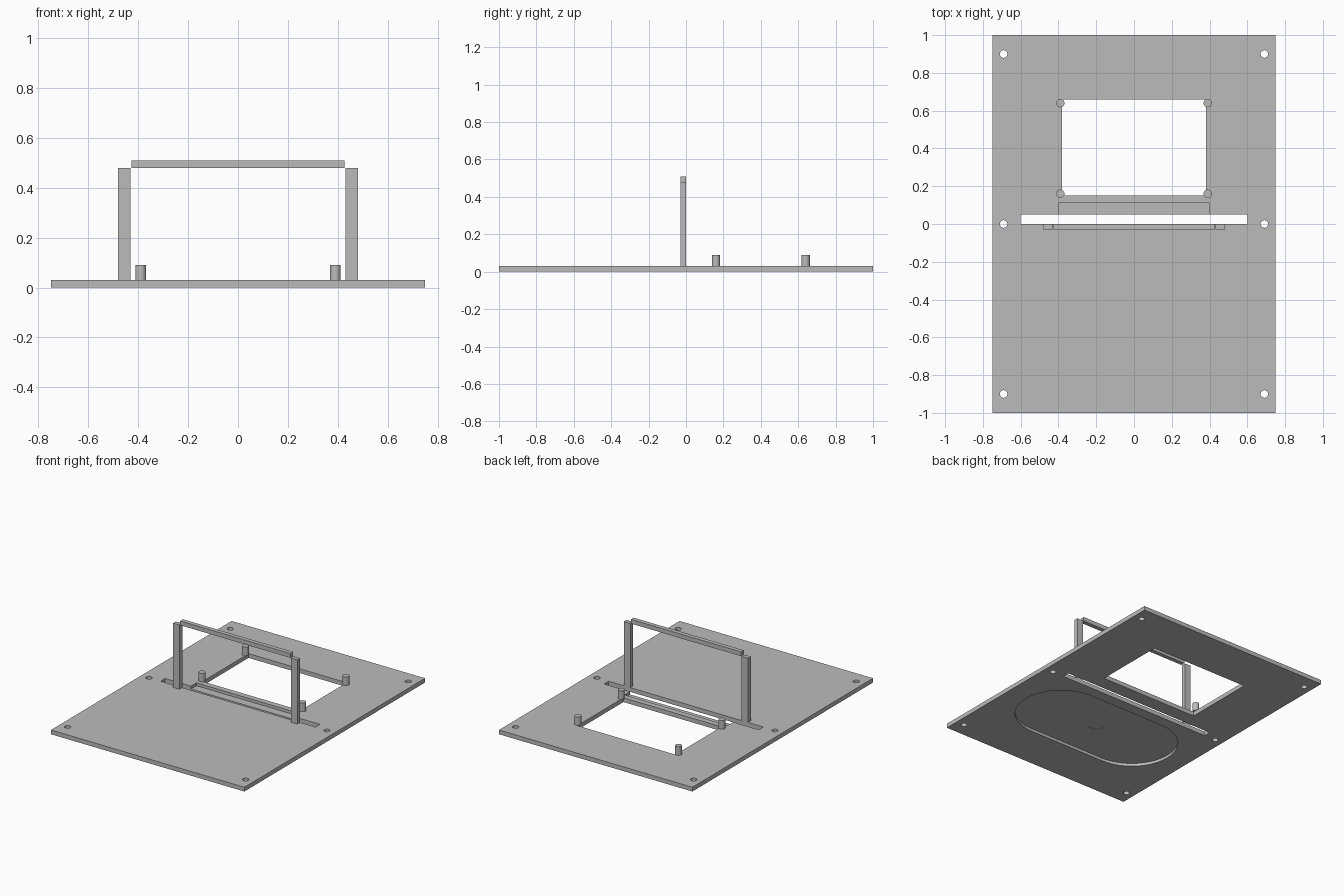
import bpy, bmesh, math

if "Cube" in bpy.data.objects:
    bpy.data.objects.remove(bpy.data.objects["Cube"])

grey = bpy.data.materials.new("plain_grey")
grey.diffuse_color = (0.5, 0.5, 0.5, 1)
grey.use_nodes = True
grey.node_tree.nodes["Principled BSDF"].inputs["Base Color"].default_value = grey.diffuse_color


def prism(name, outline, z0, z1):
    """Extrude a flat outline from z0 to z1."""
    bm = bmesh.new()
    face = bm.faces.new([bm.verts.new((x, y, z0)) for x, y in outline])
    top = bmesh.ops.extrude_face_region(bm, geom=[face])["geom"]
    bmesh.ops.translate(bm, vec=(0, 0, z1 - z0),
                        verts=[v for v in top if isinstance(v, bmesh.types.BMVert)])
    bmesh.ops.recalc_face_normals(bm, faces=bm.faces)
    mesh = bpy.data.meshes.new(name)
    bm.to_mesh(mesh)
    bm.free()
    mesh.materials.append(grey)
    ob = bpy.data.objects.new(name, mesh)
    bpy.context.collection.objects.link(ob)
    return ob


def rect(x0, x1, y0, y1):
    return [(x0, y0), (x1, y0), (x1, y1), (x0, y1)]


def stadium(cx, cy, r, half=0.0, n=48):
    """Circle, or a rounded slot when half (straight half length) is set."""
    pts = []
    for side in (1, -1):
        for i in range(n // 2 + (1 if half else 0)):
            a = -math.pi / 2 * side + math.pi * i / (n // 2)
            pts.append((cx + side * half + r * math.cos(a), cy + r * math.sin(a)))
    return pts


def select(ob):
    bpy.ops.object.select_all(action='DESELECT')
    ob.select_set(True)
    bpy.context.view_layer.objects.active = ob


def smooth(ob):
    select(ob)
    bpy.ops.object.shade_smooth_by_angle(angle=math.radians(30))


def cut(ob, outline, z0, z1):
    cutter = prism("cutter", outline, z0, z1)
    cutter.hide_render = True
    mod = ob.modifiers.new("cut", 'BOOLEAN')
    mod.operation, mod.solver, mod.object = 'DIFFERENCE', 'EXACT', cutter
    select(ob)
    bpy.ops.object.modifier_apply(modifier=mod.name)
    bpy.data.objects.remove(cutter)


# Base plate with its openings
plate = prism("base_plate", rect(-0.75, 0.75, -1, 1), 0, 0.03)
cut(plate, rect(-0.38, 0.38, 0.15, 0.66), -0.1, 0.1)       # window
cut(plate, rect(-0.6, 0.6, 0.0, 0.05), -0.1, 0.1)          # long slot
cut(plate, rect(-0.4, 0.4, 0.03, 0.11), 0.01, 0.1)         # shallow top pocket
for x in (-0.69, 0.69):
    for y in (-0.9, 0.0, 0.9):
        cut(plate, stadium(x, y, 0.02), -0.1, 0.1)         # screw holes
cut(plate, stadium(0, -0.38, 0.3, 0.3, 64), -0.1, 0.02)    # underside oval recess
cut(plate, stadium(0, -0.38, 0.05), -0.1, 0.024)           # small centre dimple
smooth(plate)

# Round standoffs at the window corners
for x, side in ((-0.39, "left"), (0.39, "right")):
    for y, end in ((0.16, "front"), (0.64, "back")):
        smooth(prism(f"standoff_{end}_{side}", stadium(x, y, 0.022, n=32), 0.03, 0.09))

# Upright frame: two posts and a top bar
for s, side in ((-1, "left"), (1, "right")):
    prism(f"post_{side}", rect(s * 0.457 - 0.025, s * 0.457 + 0.025, -0.03, 0), 0.03, 0.48)
prism("top_bar", rect(-0.427, 0.427, -0.03, 0), 0.48, 0.51)
